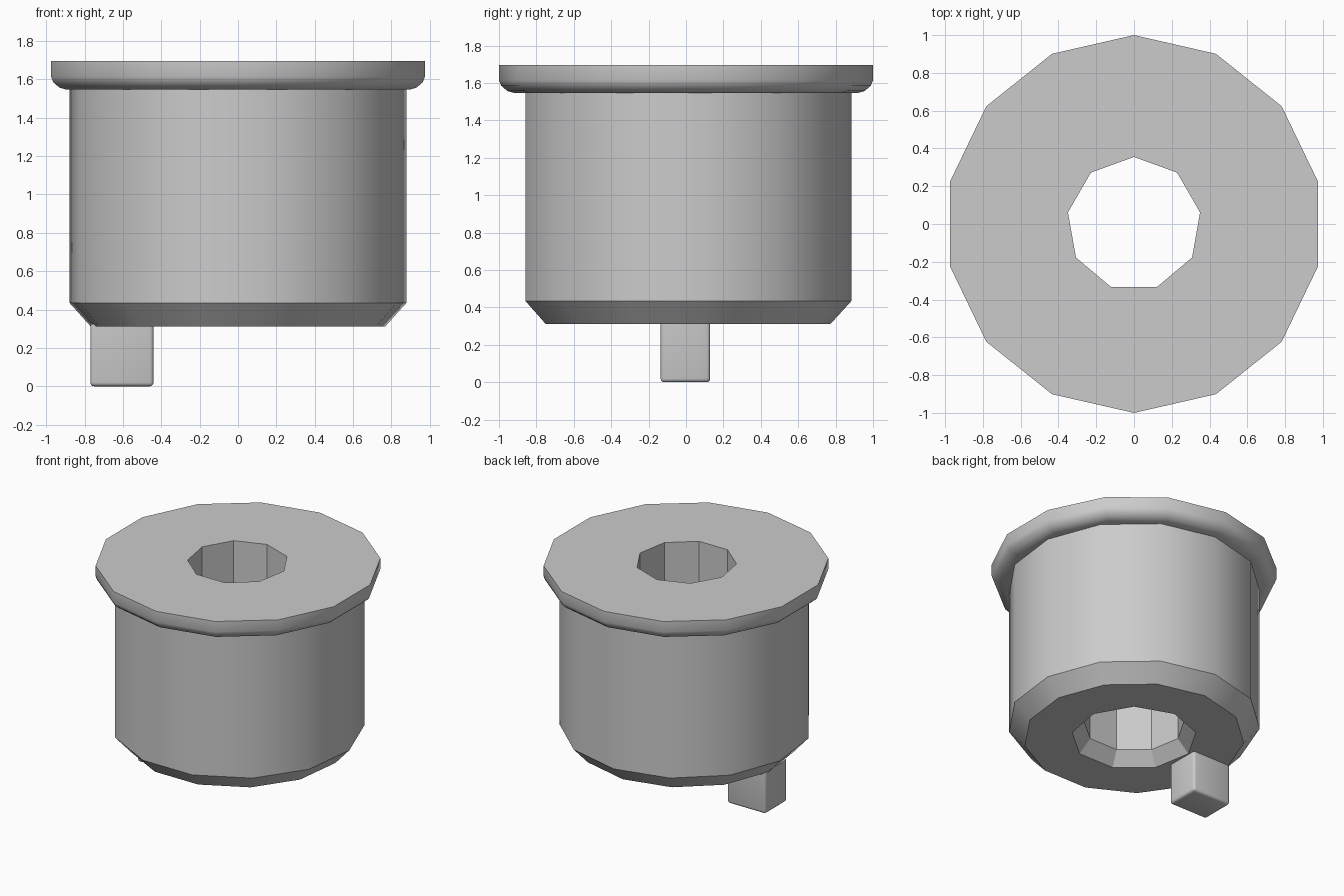
import bpy
import bmesh
from math import sin, cos, tau, radians

cube = bpy.data.objects.get("Cube")
if cube:
    bpy.data.objects.remove(cube, do_unlink=True)

grey = bpy.data.materials.new("plain grey")
grey.use_nodes = True
grey.diffuse_color = (0.6, 0.6, 0.6, 1)
grey.node_tree.nodes["Principled BSDF"].inputs["Base Color"].default_value = (0.6, 0.6, 0.6, 1)


def finish(name, bm, angle):
    bmesh.ops.recalc_face_normals(bm, faces=bm.faces)
    mesh = bpy.data.meshes.new(name)
    bm.to_mesh(mesh)
    bm.free()
    mesh.materials.append(grey)
    obj = bpy.data.objects.new(name, mesh)
    bpy.context.collection.objects.link(obj)
    bpy.ops.object.select_all(action="DESELECT")
    obj.select_set(True)
    bpy.context.view_layer.objects.active = obj
    bpy.ops.object.shade_smooth_by_angle(angle=radians(angle))
    return obj


def wall(bm, profile, sides):
    """Sweep (radius, height) points round z; return the first and last rim edges."""
    rings = []
    for r, z in profile:
        rings.append([bm.verts.new((-r * sin(tau * i / sides), r * cos(tau * i / sides), z))
                      for i in range(sides)])
    for low, high in zip(rings, rings[1:]):
        for i in range(sides):
            j = (i + 1) % sides
            bm.faces.new((low[i], low[j], high[j], high[i]))
    return [[bm.edges.get((ring[i - 1], ring[i])) for i in range(sides)]
            for ring in (rings[0], rings[-1])]


def bored_part(name, outer, sides, bore):
    """Outer and bore walls, joined by flat rings at the bottom and top."""
    bm = bmesh.new()
    outer_rims = wall(bm, outer, sides)
    bore_rims = wall(bm, bore, 9)
    for a, b in zip(outer_rims, bore_rims):
        bmesh.ops.triangle_fill(bm, use_beauty=True, edges=a + b)
    return finish(name, bm, 30)


BASE, SEAM, TOP = 0.312, 1.547, 1.697
BORE = 0.355

# Body with chamfered foot and countersunk bore
bored_part("body", [(0.773, BASE), (0.885, 0.435), (0.885, SEAM)], 13,
           [(0.44, BASE), (BORE, 0.41), (BORE, SEAM)])

# Flange with rounded lower rim
bored_part("flange", [(0.92, SEAM), (0.955, 1.557), (0.988, 1.585), (1, 1.615), (1, TOP)], 14,
           [(BORE, SEAM), (BORE, TOP)])

# Locating peg under the body
bm = bmesh.new()
bmesh.ops.create_cube(bm, size=1)
bmesh.ops.scale(bm, vec=(0.33, 0.265, 0.325), verts=bm.verts)
bmesh.ops.translate(bm, vec=(-0.605, -0.003, 0.1625), verts=bm.verts)
edges = [e for e in bm.edges if min(v.co.z for v in e.verts) < 0.1]
bmesh.ops.bevel(bm, geom=edges, offset=0.02, segments=3, profile=0.5, affect="EDGES")
finish("locating_peg", bm, 40)
